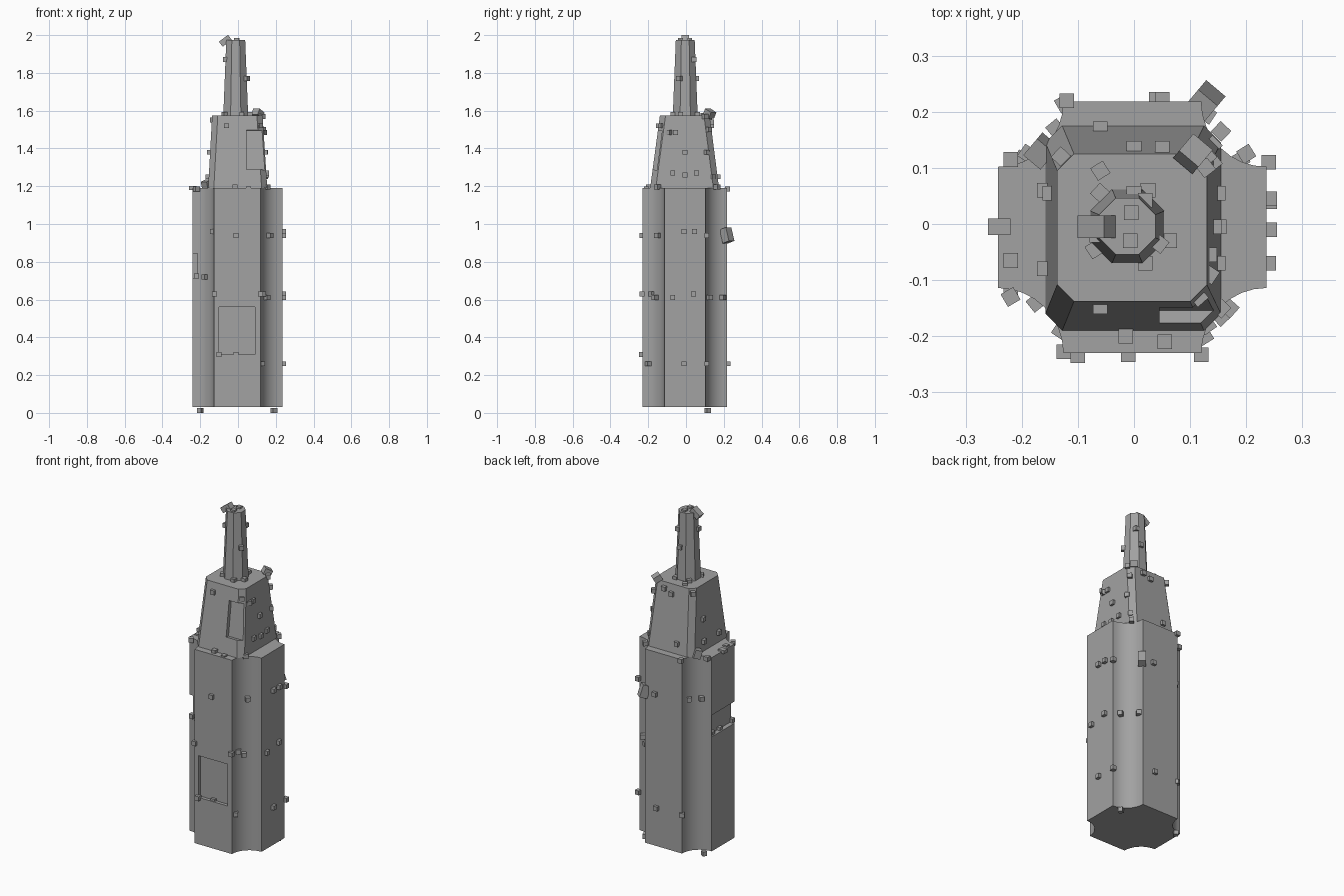
import bpy, bmesh
from math import cos, sin, pi, atan2
from mathutils import Matrix, Vector

default = bpy.data.objects.get("Cube")
if default:
    bpy.data.objects.remove(default, do_unlink=True)

GREY = (0.36, 0.36, 0.36, 1.0)
stone = bpy.data.materials.new("plain grey")
stone.use_nodes = True
stone.diffuse_color = GREY
stone.node_tree.nodes["Principled BSDF"].inputs["Base Color"].default_value = GREY


def finish(name, bm):
    """Turn a bmesh into a named grey object."""
    bmesh.ops.recalc_face_normals(bm, faces=bm.faces[:])
    mesh = bpy.data.meshes.new(name)
    bm.to_mesh(mesh)
    bm.free()
    mesh.materials.append(stone)
    obj = bpy.data.objects.new(name, mesh)
    bpy.context.collection.objects.link(obj)
    return obj


def loft(name, low, high, z0, z1):
    """Closed solid between two outlines with equal point counts."""
    bm = bmesh.new()
    a = [bm.verts.new((x, y, z0)) for x, y in low]
    b = [bm.verts.new((x, y, z1)) for x, y in high]
    n = len(a)
    for i in range(n):
        j = (i + 1) % n
        bm.faces.new((a[i], a[j], b[j], b[i]))
    bm.faces.new(a[::-1])
    bm.faces.new(b)
    return finish(name, bm)


def add_box(bm, centre, size, turn=Matrix()):
    place = Matrix.Translation(centre) @ turn @ Matrix.Diagonal((*size, 1))
    bmesh.ops.create_cube(bm, size=1, matrix=place)


def carve(obj, centre, size, tilt=0.0):
    """Cut a box-shaped recess out of an object."""
    bm = bmesh.new()
    add_box(bm, centre, size, Matrix.Rotation(tilt, 4, 'X'))
    cutter = finish("cutter", bm)
    cutter.hide_render = True
    mod = obj.modifiers.new("recess", 'BOOLEAN')
    mod.operation = 'DIFFERENCE'
    mod.solver = 'EXACT'
    mod.object = cutter
    graph = bpy.context.evaluated_depsgraph_get()
    mesh = bpy.data.meshes.new_from_object(obj.evaluated_get(graph))
    obj.modifiers.clear()
    obj.data = mesh
    bpy.data.objects.remove(cutter, do_unlink=True)


def scooped_outline(cx, cy, hx, hy, r, steps=8):
    """Rectangle with a concave quarter circle at each corner."""
    pts = []
    for k, (sx, sy) in enumerate(((1, 1), (-1, 1), (-1, -1), (1, -1))):
        for i in range(steps + 1):
            t = -pi / 2 * (1 + i / steps) + k * pi / 2
            pts.append((cx + sx * hx + r * cos(t), cy + sy * hy + r * sin(t)))
    return pts


def chamfered_outline(x0, x1, y0, y1, c):
    return [(x0 + c, y0), (x1 - c, y0), (x1, y0 + c), (x1, y1 - c),
            (x1 - c, y1), (x0 + c, y1), (x0, y1 - c), (x0, y0 + c)]


def octagon(cx, cy, apothem):
    r = apothem / cos(pi / 8)
    return [(cx + r * cos(a), cy + r * sin(a))
            for a in ((i + 0.5) * pi / 4 for i in range(8))]


def blocks(name, spots, size=0.026):
    """Small cubes facing outward in steps of an eighth turn."""
    bm = bmesh.new()
    for x, y, z in spots:
        corner = 0.55 < abs(y) / (abs(x) + 0.001) < 1.8
        yaw = atan2(y, x) if corner else 0
        add_box(bm, (x, y, z), (size, size, size), Matrix.Rotation(yaw, 4, 'Z'))
    return finish(name, bm)


# Main shaft with scooped corners
outline = scooped_outline(-0.003, -0.006, 0.239, 0.224, 0.116)
shaft = loft("main_shaft", outline, outline, 0.03, 1.19)
carve(shaft, (-0.005, -0.23, 0.435), (0.19, 0.04, 0.25))
carve(shaft, (-0.265, -0.05, 0.78), (0.1, 0.3, 0.13))

# Tapered upper storey with a corner recess
upper = loft("upper_storey",
             chamfered_outline(-0.158, 0.155, -0.19, 0.175, 0.03),
             chamfered_outline(-0.137, 0.13, -0.138, 0.125, 0.03), 1.19, 1.575)
carve(upper, (0.115, -0.18, 1.395), (0.14, 0.08, 0.21), -0.13)

# Octagonal spire
loft("spire", octagon(-0.012, -0.004, 0.066), octagon(-0.012, -0.004, 0.05),
     1.57, 1.975)

# Small blocks scattered over the shaft
blocks("shaft_blocks_low", [
    (-0.2, 0.115, 0.013), (0.19, 0.115, 0.013), (-0.1, -0.235, 0.31),
    (-0.01, -0.212, 0.31), (0.125, -0.2, 0.26), (0.242, -0.01, 0.26),
    (0.24, 0.11, 0.26), (0.04, 0.222, 0.26), (-0.125, 0.215, 0.26)])
blocks("shaft_blocks_middle", [
    (-0.125, -0.228, 0.63), (0.12, -0.233, 0.63), (0.13, -0.18, 0.63),
    (0.155, -0.165, 0.61), (0.24, -0.07, 0.61), (0.242, 0.04, 0.63),
    (0.2, 0.125, 0.61), (0.13, 0.195, 0.61), (-0.22, -0.12, 0.725),
    (-0.22, 0, 0.72), (-0.22, 0.07, 0.72), (-0.175, -0.14, 0.72)])
blocks("shaft_blocks_high", [
    (-0.01, -0.233, 0.94), (0.17, -0.15, 0.94), (0.242, -0.01, 0.96),
    (0.242, 0.045, 0.96), (0.24, 0.11, 0.94), (-0.13, -0.19, 0.96),
    (0.05, 0.222, 0.94), (-0.14, 0.17, 0.94), (-0.19, 0.125, 0.94)])

# Blocks around the ledge
blocks("ledge_blocks", [
    (-0.22, -0.065, 1.185), (-0.015, -0.2, 1.195), (0.055, -0.21, 1.185),
    (-0.22, 0.115, 1.185), (-0.12, 0.22, 1.185), (-0.22, -0.13, 1.185),
    (0.155, 0.165, 1.195), (0.155, -0.15, 1.195)])

# Blocks on the upper storey
blocks("upper_blocks", [
    (-0.06, -0.147, 1.52), (-0.15, 0.055, 1.38), (-0.16, -0.08, 1.25),
    (-0.16, 0.06, 1.25), (-0.13, 0.12, 1.55), (0.15, -0.07, 1.27),
    (0.152, -0.005, 1.26), (0.15, 0.055, 1.27), (0.144, -0.005, 1.38),
    (0.14, 0.11, 1.38), (0.14, 0.14, 1.25), (0.135, -0.09, 1.485),
    (0.135, -0.055, 1.485), (0.115, -0.13, 1.52), (0, 0.135, 1.52),
    (0.05, 0.135, 1.54), (-0.06, 0.17, 1.25), (-0.06, 0.095, 1.575),
    (0.128, 0.1, 1.57), (0.13, 0.12, 1.5)])

# Blocks on the spire
blocks("spire_blocks", [
    (-0.066, -0.02, 1.87), (0.045, -0.035, 1.77), (0.02, 0.042, 1.87),
    (0, 0.055, 1.77), (0.064, -0.03, 1.58), (0.02, -0.07, 1.58),
    (0.025, 0.06, 1.58), (-0.06, 0.055, 1.58), (-0.07, -0.045, 1.58),
    (-0.005, 0.02, 1.972), (-0.007, -0.03, 1.972)])

# Larger tilted blocks
bm = bmesh.new()
for centre, size, axis, angle in (
        ((-0.067, -0.005, 1.97), (0.06, 0.04, 0.033), 'Y', -0.65),
        ((0.125, 0.217, 0.94), (0.045, 0.045, 0.075), 'X', 0.3),
        ((0.105, 0.125, 1.585), (0.045, 0.045, 0.035), 'X', -0.5),
        ((-0.165, 0.13, 1.205), (0.04, 0.04, 0.05), 'X', 0.3),
        ((-0.24, -0.005, 1.19), (0.04, 0.03, 0.02), 'Z', 0)):
    yaw = 0.7 if axis == 'X' else 0
    turn = Matrix.Rotation(-yaw, 4, 'Z') @ Matrix.Rotation(angle, 4, axis)
    add_box(bm, centre, size, turn)
finish("large_blocks", bm)

# Smooth the scooped corners while keeping hard edges
bpy.ops.object.select_all(action='DESELECT')
shaft.select_set(True)
bpy.context.view_layer.objects.active = shaft
bpy.ops.object.shade_smooth_by_angle(angle=pi / 7)
